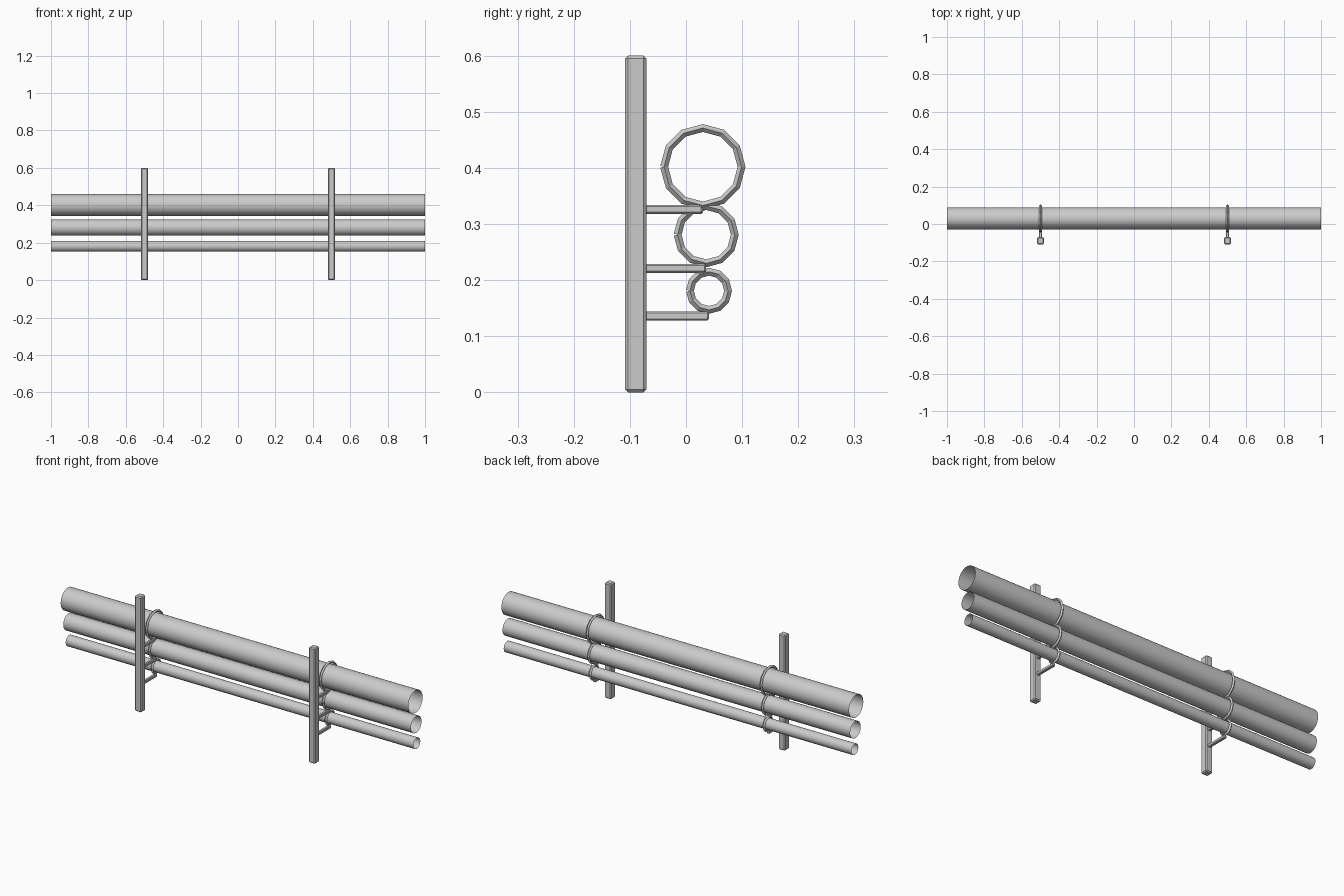
import bpy
from math import pi, cos, sin

if "Cube" in bpy.data.objects:
    bpy.data.objects.remove(bpy.data.objects["Cube"])

# pipe name: (y, z, pipe radius, clamp centreline radius, arm height)
PIPES = {
    "large": (0.030, 0.402, 0.0585, 0.069, 0.326),
    "medium": (0.036, 0.281, 0.0435, 0.051, 0.221),
    "small": (0.041, 0.181, 0.0285, 0.034, 0.136),
}


def box(name, center, size, bevel):
    bpy.ops.mesh.primitive_cube_add(size=1, location=center)
    ob = bpy.context.object
    ob.name = name
    ob.scale = size
    bpy.ops.object.transform_apply(location=False, rotation=False, scale=True)
    mod = ob.modifiers.new("chamfer", 'BEVEL')
    mod.width = bevel
    mod.segments = 1
    return ob


def pipe(name, y, z, radius):
    # open-ended thin tube
    bpy.ops.mesh.primitive_cylinder_add(
        vertices=32, radius=radius, depth=2, end_fill_type='NOTHING',
        location=(0, y, z), rotation=(0, pi / 2, 0))
    bpy.context.object.name = name
    bpy.ops.object.shade_smooth_by_angle()


def clamp(name, x, y, z, radius):
    # twelve-sided hoop with a diamond section, its seam facing the post
    cu = bpy.data.curves.new(name, 'CURVE')
    cu.dimensions = '3D'
    cu.bevel_depth = 0.007
    cu.bevel_resolution = 0
    sp = cu.splines.new('POLY')
    sp.points.add(12)
    for i, p in enumerate(sp.points):
        a = pi + i * pi / 6
        p.co = (0, radius * cos(a), radius * sin(a), 1)
    sp.use_smooth = False
    ob = bpy.data.objects.new(name, cu)
    ob.location = (x, y, z)
    bpy.context.collection.objects.link(ob)
    # convert to mesh
    bpy.ops.object.select_all(action='DESELECT')
    ob.select_set(True)
    bpy.context.view_layer.objects.active = ob
    bpy.ops.object.convert(target='MESH')


# long pipes
for size, (y, z, r, ring, arm_z) in PIPES.items():
    pipe(size + "_pipe", y, z, r)

# posts with support arms and clamps
for side, x in (("left", -0.5), ("right", 0.5)):
    box(side + "_post", (x, -0.0895, 0.3), (0.038, 0.038, 0.6), 0.005)
    for size, (y, z, r, ring, arm_z) in PIPES.items():
        start = -0.08
        box(f"{side}_{size}_arm", (x, (start + y) / 2, arm_z),
            (0.016, y - start, 0.016), 0.003)
        clamp(f"{side}_{size}_clamp", x, y, z, ring)
